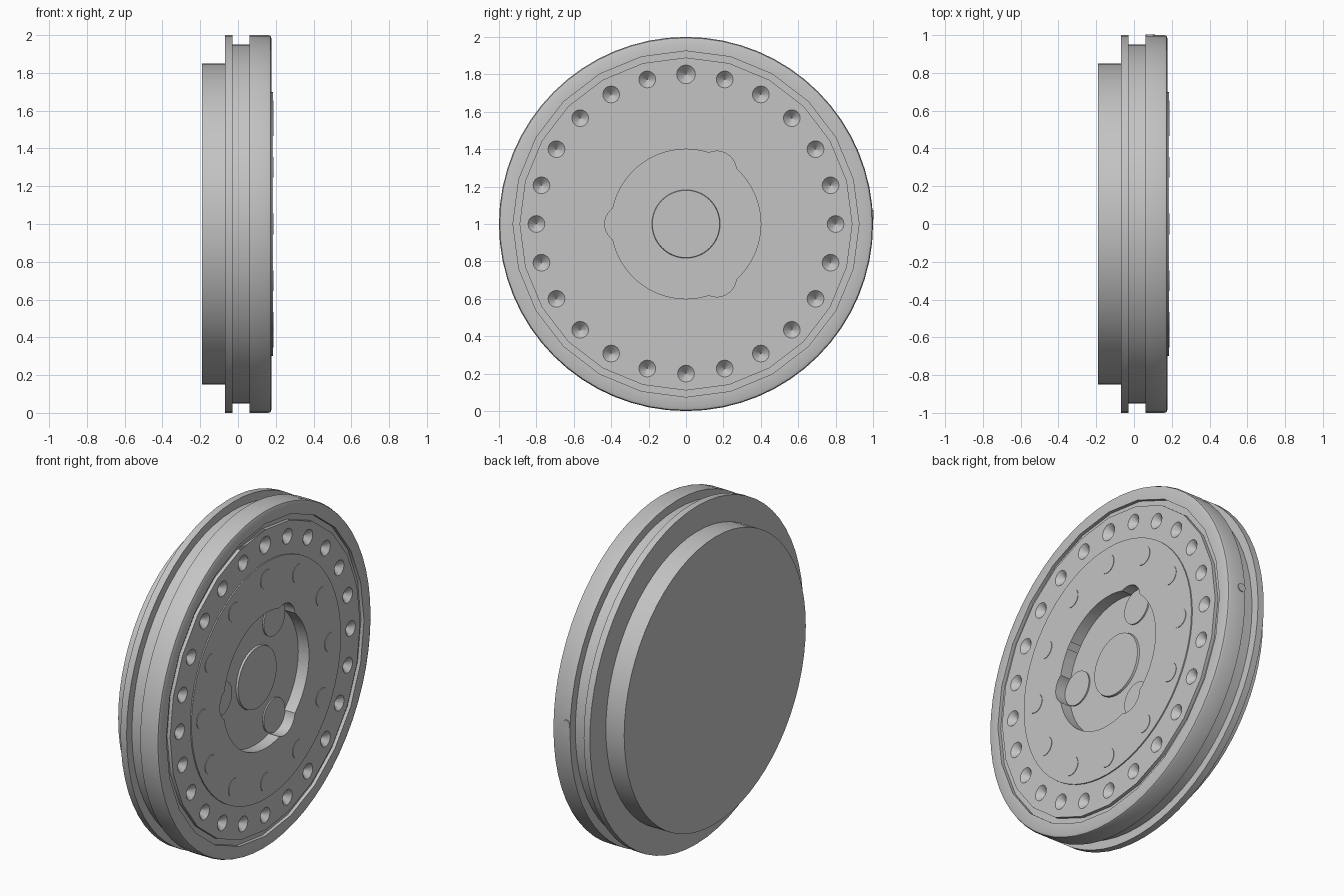
import bpy, bmesh
from math import radians, sin, cos, tau
from mathutils import Matrix, Vector

cube = bpy.data.objects.get("Cube")
if cube:
    bpy.data.objects.remove(cube)

metal = bpy.data.materials.new("light_grey_metal")
metal.use_nodes = True
GREY = (0.55, 0.55, 0.55, 1)
metal.diffuse_color = GREY
metal.node_tree.nodes["Principled BSDF"].inputs["Base Color"].default_value = GREY

CENTRE = Vector((0, 0, 1))
FACE, PLATE, FLOOR = 0.178, 0.185, 0.115


def make(name, bm):
    bmesh.ops.recalc_face_normals(bm, faces=bm.faces)
    mesh = bpy.data.meshes.new(name)
    bm.to_mesh(mesh)
    bm.free()
    mesh.materials.append(metal)
    ob = bpy.data.objects.new(name, mesh)
    bpy.context.collection.objects.link(ob)
    return ob


def lathe(name, profile, steps, closed=False):
    """Spin (x, radius) points about the wheel axis."""
    bm = bmesh.new()
    verts = [bm.verts.new((x, 0, 1 + r)) for x, r in profile]
    pairs = list(zip(verts, verts[1:])) + ([(verts[-1], verts[0])] if closed else [])
    edges = [bm.edges.new(p) for p in pairs]
    bmesh.ops.spin(bm, geom=verts + edges, cent=CENTRE, axis=(1, 0, 0),
                   angle=tau, steps=steps, use_duplicate=False)
    bmesh.ops.remove_doubles(bm, verts=bm.verts, dist=0.0001)
    return make(name, bm)


def discs(name, spots, x0, x1, r0, r1, sides):
    """Discs or cones along x, at (ring radius, angle) spots."""
    bm = bmesh.new()
    for ring, angle in spots:
        a = radians(angle)
        place = Vector(((x0 + x1) / 2, ring * cos(a), 1 + ring * sin(a)))
        bmesh.ops.create_cone(bm, cap_ends=True, segments=sides, radius1=r0, radius2=r1,
                              depth=x1 - x0,
                              matrix=Matrix.Translation(place) @ Matrix.Rotation(radians(90), 4, 'Y'))
    return make(name, bm)


def cut(ob, cutter):
    mod = ob.modifiers.new("cut", 'BOOLEAN')
    mod.operation, mod.solver, mod.object = 'DIFFERENCE', 'EXACT', cutter
    bpy.context.view_layer.objects.active = ob
    bpy.ops.object.modifier_apply(modifier=mod.name)
    bpy.data.objects.remove(cutter)


def smooth(ob):
    bpy.ops.object.select_all(action='DESELECT')
    ob.select_set(True)
    bpy.context.view_layer.objects.active = ob
    bpy.ops.object.shade_smooth_by_angle(angle=radians(30))


# Wheel body: back drum, thin flange, groove, wide rim, raised centre plate
body = lathe("wheel_body", [
    (-0.19, 0), (-0.19, 0.85), (-0.07, 0.85), (-0.07, 1), (-0.03, 1), (-0.03, 0.95),
    (0.06, 0.95), (0.06, 1), (0.16, 1), (0.172, 0.995), (FACE, 0.98), (FACE, 0.7),
    (PLATE, 0.7), (PLATE, 0)], 64)

# Narrow ring groove in the front face
cut(body, lathe("ring_cutter", [(0.158, 0.89), (0.2, 0.89), (0.2, 0.925), (0.158, 0.925)],
                24, closed=True))

# Circle of conical dimples, the top one slightly larger
dimples = [(0.8, 15 * i) for i in range(24) if i != 6]
cut(body, discs("dimple_cutter", dimples, FACE - 0.045, FACE + 0.009, 0.001, 0.054, 16))
cut(body, discs("top_dimple_cutter", [(0.8, 90)], FACE - 0.05, FACE + 0.01, 0.001, 0.06, 20))

# Central recess with three rounded lobes
lobes = [(0.33, a) for a in (60, 180, 300)]
cut(body, discs("recess_cutter", [(0, 0)], FLOOR, 0.25, 0.4, 0.4, 64))
cut(body, discs("lobe_cutter", lobes, FLOOR + 0.001, 0.25, 0.104, 0.104, 32))
smooth(body)

# Raised discs in the recess and on the centre plate
smooth(discs("centre_boss", [(0, 0)], FLOOR - 0.01, FLOOR + 0.012, 0.185, 0.18, 48))
smooth(discs("lobe_discs", lobes, FLOOR - 0.01, FLOOR + 0.008, 0.1, 0.1, 32))
smooth(discs("bolt_discs", [(0.6, 30 * i) for i in range(12)],
             PLATE - 0.01, PLATE + 0.003, 0.055, 0.055, 24))

# Small locating pin on the rim
bm = bmesh.new()
bmesh.ops.create_cone(bm, cap_ends=True, segments=16, radius1=0.025, radius2=0.025, depth=0.06,
                      matrix=Matrix.Translation((0.085, 0.973, 1.05))
                      @ Matrix.Rotation(radians(90), 4, 'X'))
smooth(make("rim_pin", bm))
